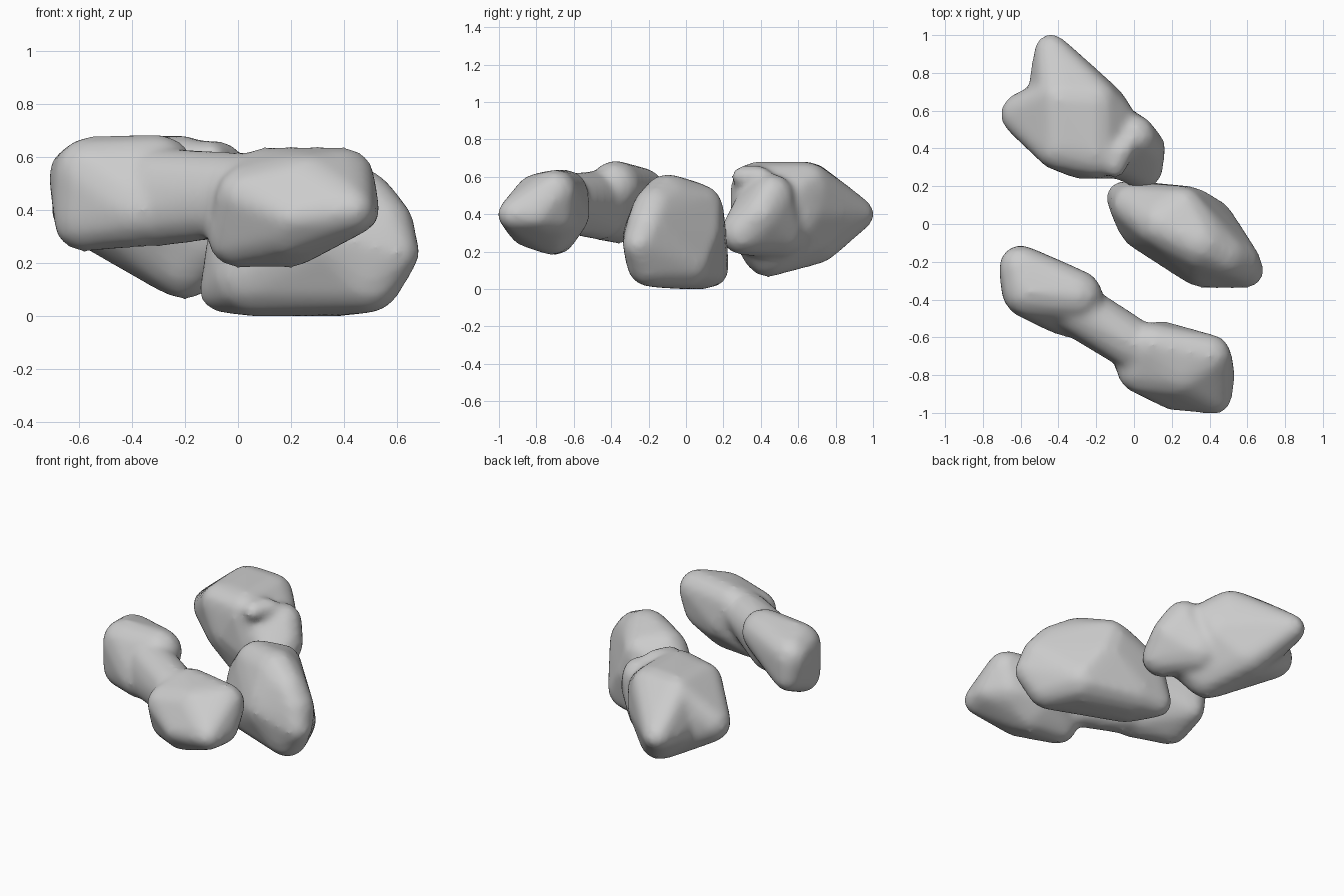
import bpy
import bmesh
from mathutils import Matrix

cube = bpy.data.objects.get("Cube")
if cube:
    bpy.data.objects.remove(cube, do_unlink=True)

# one plain stone colour
stone = bpy.data.materials.new("stone grey")
stone.use_nodes = True
GREY = (0.6, 0.6, 0.6, 1)
stone.diffuse_color = GREY
stone.node_tree.nodes["Principled BSDF"].inputs["Base Color"].default_value = GREY

# corner roundings shared by all stones
TINY, SMALL, MEDIUM, WIDE = 0.06, 0.09, 0.12, 0.14


def add_hull(bm, knobs):
    """Wrap a skin around a few balls: x, y, z and an optional radius."""
    part = bmesh.new()
    for x, y, z, *size in knobs:
        radius = size[0] if size else MEDIUM
        bmesh.ops.create_icosphere(part, subdivisions=2, radius=radius,
                                   matrix=Matrix.Translation((x, y, z)))
    hull = bmesh.ops.convex_hull(part, input=part.verts[:])
    loose = {v for v in hull["geom_interior"] if isinstance(v, bmesh.types.BMVert)}
    bmesh.ops.delete(part, geom=list(loose), context='VERTS')
    mesh = bpy.data.meshes.new("hull")
    part.to_mesh(mesh)
    part.free()
    bm.from_mesh(mesh)
    bpy.data.meshes.remove(mesh)


def rock(name, *lumps):
    """Fuse several lumps into one soft, weathered stone."""
    bm = bmesh.new()
    for knobs in lumps:
        add_hull(bm, knobs)
    mesh = bpy.data.meshes.new(name)
    bm.to_mesh(mesh)
    bm.free()
    mesh.materials.append(stone)
    obj = bpy.data.objects.new(name, mesh)
    bpy.context.collection.objects.link(obj)
    fuse = obj.modifiers.new("fuse", 'REMESH')
    fuse.mode = 'VOXEL'
    fuse.voxel_size = 0.02
    fuse.use_smooth_shade = True
    soften = obj.modifiers.new("soften", 'SMOOTH')
    soften.factor = 0.5
    soften.iterations = 14
    return obj


# back stone: a core shared by the nose and the west corner, plus ledge and lip
core = [(-.4, .66, .56), (-.2, .36, .56), (-.2, .44, .2, WIDE),
        (-.4, .4, .55), (-.3, .7, .25)]
nose = [(-.44, .92, .4, SMALL), (-.44, .75, .4), (-.3, .75, .4),
        (-.2, .65, .56), (-.16, .6, .4, WIDE), (-.12, .57, .5)]
west_corner = [(-.59, .58, .4), (-.3, .36, .4), (-.4, .44, .34), (-.1, .36, .3)]
ledge = [(.05, .4, .4), (.04, .3, .3), (-.1, .4, .45, WIDE), (0, .46, .5),
         (-.1, .5, .3, WIDE)]
lip = [(-.05, .4, .6, TINY), (-.1, .3, .6, TINY), (-.2, .36, .6, TINY)]
rock("back_rock", core + nose, core + west_corner, ledge, lip)

# middle stone: flat base, high shoulder, low tail
base = [(-.06, .14, .1, SMALL), (.1, .1, .12), (.05, 0, .14, WIDE),
        (.4, 0, .14, WIDE), (.5, -.2, .13)]
shoulder = [(.35, -.1, .48, WIDE), (.15, 0, .45, WIDE), (.26, .08, .44),
            (.48, -.17, .43), (0, .1, .3)]
flanks = [(.6, -.25, .24, SMALL), (.55, -.2, .34), (.36, -.2, .3, WIDE),
          (.3, .06, .3, WIDE)]
rock("middle_rock", base + shoulder + flanks)

# front stone: two lumps joined by a narrow waist
west_lump = [(-.6, -.23, .53), (-.6, -.2, .4, SMALL), (-.58, -.36, .36),
             (-.56, -.36, .54, WIDE), (-.3, -.38, .55, WIDE),
             (-.36, -.46, .4, WIDE)]
waist = [(-.3, -.45, .5, WIDE), (0, -.64, .48, WIDE), (-.3, -.46, .4, WIDE),
         (0, -.66, .42)]
wedge = [(.2, -.93, .37, TINY), (.43, -.92, .4, SMALL), (.45, -.8, .4, SMALL)]
east_top = [(.4, -.7, .52), (.1, -.64, .52), (.25, -.8, .5), (.03, -.78, .45)]
east_bottom = [(0, -.7, .3), (.2, -.72, .3), (.36, -.7, .4),
               (.2, -.84, .34), (.15, -.63, .4)]
rock("front_rock", west_lump, waist, wedge + east_top + east_bottom)
